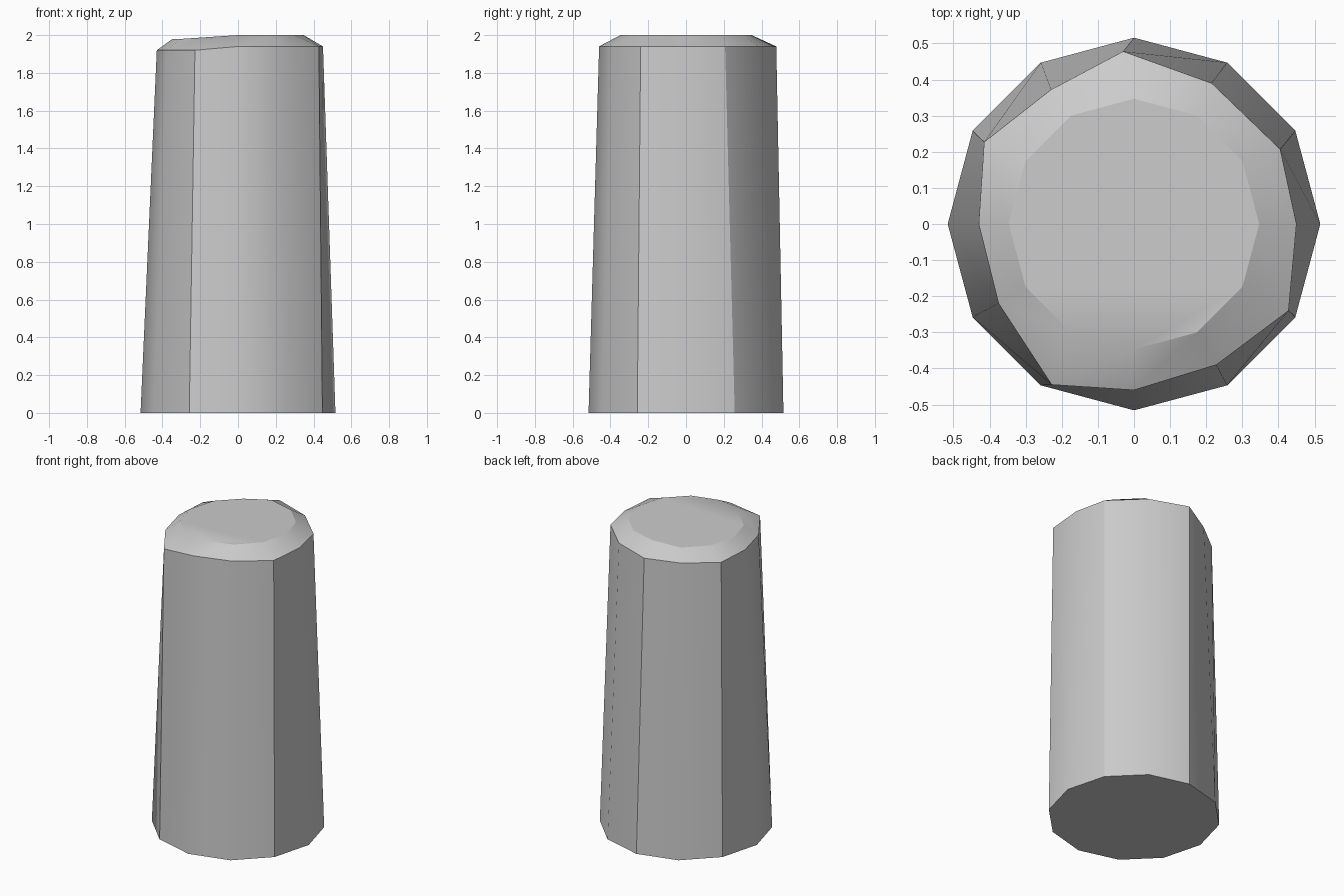
import bpy, bmesh, math

cube = bpy.data.objects.get("Cube")
if cube:
    bpy.data.objects.remove(cube)

SIDES = 12

# One plain grey for the whole body
grey = bpy.data.materials.new("stone_grey")
grey.use_nodes = True
colour = (0.6, 0.6, 0.6, 1)
grey.diffuse_color = colour
grey.node_tree.nodes["Principled BSDF"].inputs["Base Color"].default_value = colour


def circle(radius):
    steps = [2 * math.pi * i / SIDES for i in range(SIDES)]
    return [(radius * math.cos(a), radius * math.sin(a)) for a in steps]


def ring(bm, outline, height, drop=0):
    # The worn left-hand part of a ring sits a little lower
    return [bm.verts.new((x, y, height - (drop if x < -0.1 else 0))) for x, y in outline]


def bridge(bm, low, high):
    return [bm.faces.new((low[i], low[(i + 1) % SIDES], high[(i + 1) % SIDES], high[i]))
            for i in range(SIDES)]


# Uneven shoulder, where the shaft meets the bevel
shoulder_outline = [
    (0.45, 0), (0.405, 0.207), (0.215, 0.39), (-0.03, 0.478),
    (-0.23, 0.372), (-0.415, 0.227), (-0.43, 0), (-0.375, -0.22),
    (-0.228, -0.445), (0, -0.46), (0.228, -0.39), (0.428, -0.24)]

bm = bmesh.new()
base = ring(bm, circle(0.516), 0)
shoulder = ring(bm, shoulder_outline, 1.94, 0.02)
rim = ring(bm, circle(0.347), 2.0, 0.02)

# Shaft, bevel, top and underside
bridge(bm, base, shoulder)
bevel = bridge(bm, shoulder, rim)
top = bm.faces.new(rim)
bm.faces.new(base[::-1])
bm.normal_update()

mesh = bpy.data.meshes.new("tapered_column")
bm.to_mesh(mesh)
bm.free()
column = bpy.data.objects.new("tapered_column", mesh)
bpy.context.collection.objects.link(column)
mesh.materials.append(grey)

# Smooth gentle seams, keep the strong ones crisp
bpy.ops.object.select_all(action="DESELECT")
column.select_set(True)
bpy.context.view_layer.objects.active = column
bpy.ops.object.shade_smooth_by_angle(angle=math.radians(30))

# Crisp rim, except at the worn front corner
rim_ids = range(2 * SIDES, 3 * SIDES)
for edge in mesh.edges:
    ends = [mesh.vertices[v].co for v in edge.vertices]
    middle = (ends[0] + ends[1]) / 2
    if all(v in rim_ids for v in edge.vertices):
        edge.use_edge_sharp = not (middle.x < 0 and middle.y < -0.3)
